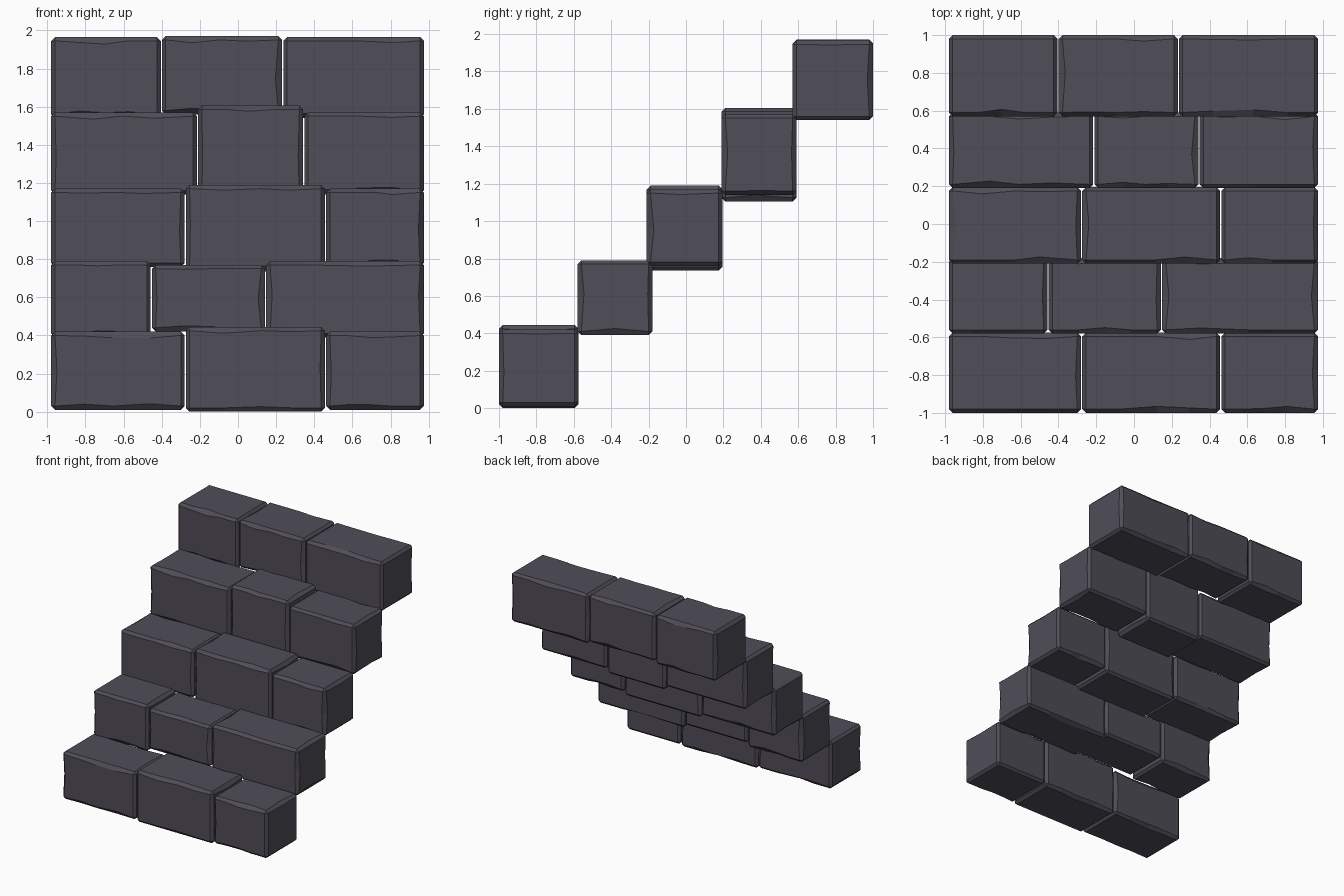
import bpy, bmesh, random
from mathutils import Vector

if "Cube" in bpy.data.objects:
    bpy.data.objects.remove(bpy.data.objects["Cube"])

random.seed(7)
BEVEL = 0.02

stone = bpy.data.materials.new("dark_stone")
stone.diffuse_color = (0.08, 0.074, 0.095, 1)
stone.use_nodes = True
stone.node_tree.nodes["Principled BSDF"].inputs["Base Color"].default_value = stone.diffuse_color


def block(name, lo, hi):
    """Bevelled stone block whose edges are worn in a few places."""
    lo, hi = Vector(lo), Vector(hi)
    half, centre = (hi - lo) / 2, (hi + lo) / 2
    bm = bmesh.new()
    bmesh.ops.create_cube(bm, size=2)
    bmesh.ops.scale(bm, vec=half, verts=bm.verts)
    bmesh.ops.bevel(bm, geom=bm.edges[:], offset=BEVEL, segments=1, affect='EDGES')

    # loop cuts along the block give the worn edges points to move
    for axis, cuts in ((0, (-0.45, 0.0, 0.45)), (1, (0.0,)), (2, (0.0,))):
        for c in cuts:
            normal = Vector([float(i == axis) for i in range(3)])
            place = normal * half[axis] * (c + random.uniform(-0.12, 0.12))
            bmesh.ops.bisect_plane(bm, geom=bm.verts[:] + bm.edges[:] + bm.faces[:],
                                   plane_co=place, plane_no=normal, dist=1e-5)

    # widen the bevel here and there, sliding points within the flat faces
    for v in bm.verts:
        rims = [i for i in range(3) if abs(abs(v.co[i]) - half[i] + BEVEL) < 1e-4]
        outer = [i for i in range(3) if abs(abs(v.co[i]) - half[i]) < 1e-4]
        if len(rims) == 1 and len(outer) == 1 and random.random() < 0.4:
            a = rims[0]
            v.co[a] -= random.uniform(0.003, 0.018) * (1 if v.co[a] > 0 else -1)

    bmesh.ops.recalc_face_normals(bm, faces=bm.faces[:])
    mesh = bpy.data.meshes.new(name)
    bm.to_mesh(mesh)
    bm.free()
    mesh.materials.append(stone)
    obj = bpy.data.objects.new(name, mesh)
    obj.location = centre
    bpy.context.collection.objects.link(obj)


# each step: depth range, the two joints, side block heights, middle block heights
steps = [
    ((-1.00, -0.575), (-0.277, 0.459), (0.01, 0.42), (0.00, 0.445)),
    ((-0.58, -0.18), (-0.455, 0.145), (0.39, 0.79), (0.42, 0.77)),
    ((-0.21, 0.195), (-0.277, 0.459), (0.76, 1.17), (0.735, 1.19)),
    ((0.19, 0.59), (-0.213, 0.345), (1.14, 1.57), (1.105, 1.605)),
    ((0.57, 1.00), (-0.402, 0.235), (1.54, 1.965), (1.56, 1.97)),
]
GAP = 0.003
for n, ((y0, y1), (j0, j1), side, middle) in enumerate(steps, 1):
    spans = (("left", -0.98, j0 - GAP, side),
             ("middle", j0 + GAP, j1 - GAP, middle),
             ("right", j1 + GAP, 0.975, side))
    for label, x0, x1, (z0, z1) in spans:
        block(f"step_{n}_{label}_block", (x0, y0, z0), (x1, y1, z1))
